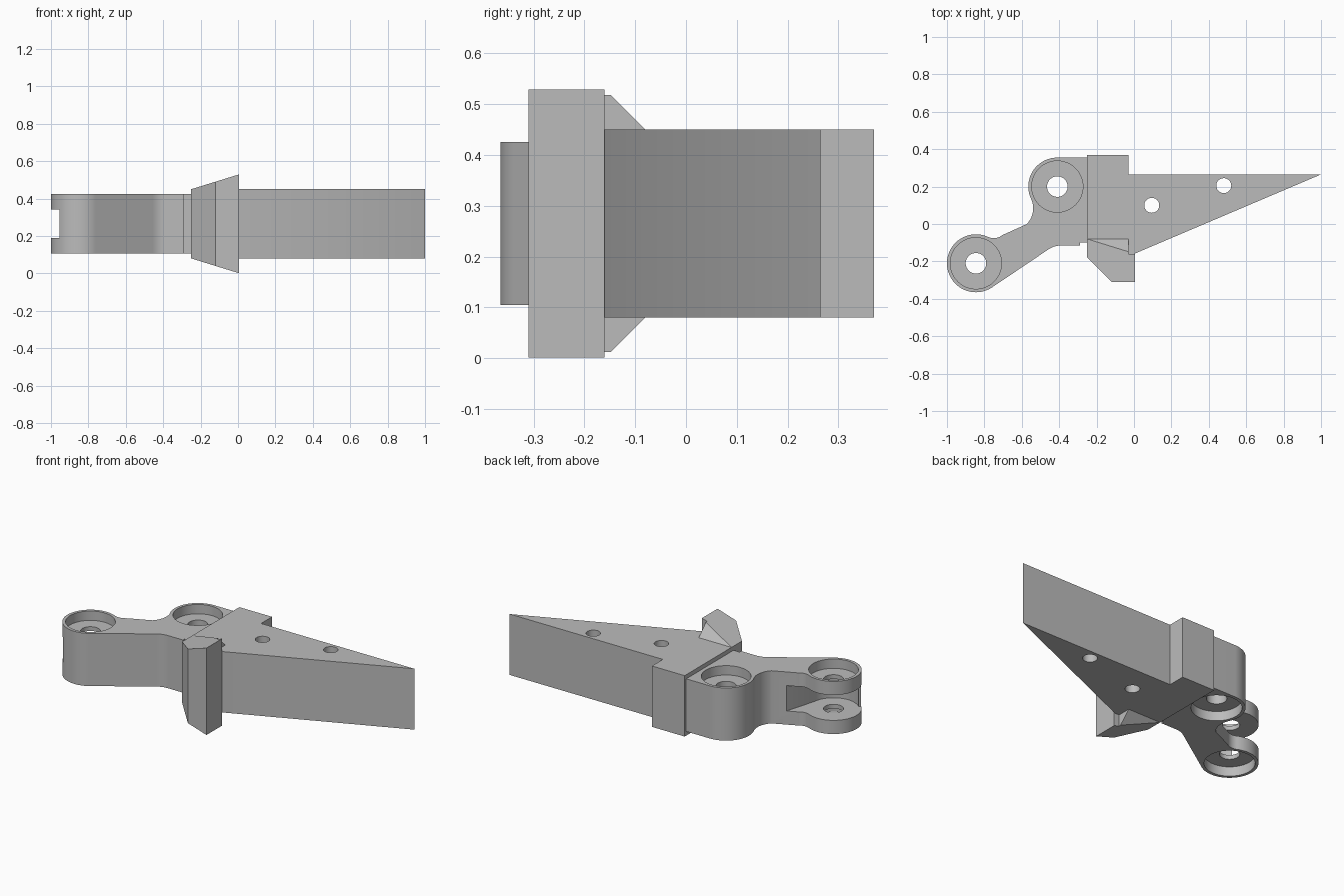
import bpy, bmesh, math
from mathutils import Vector

cube = bpy.data.objects.get("Cube")
if cube:
    bpy.data.objects.remove(cube, do_unlink=True)

grey = bpy.data.materials.new("plain grey")
grey.use_nodes = True
grey.diffuse_color = (0.5, 0.5, 0.5, 1)
grey.node_tree.nodes["Principled BSDF"].inputs["Base Color"].default_value = (0.5, 0.5, 0.5, 1)

MID = 0.265          # mirror height of the whole part
EYE_R = 0.155        # outer radius of both hinge eyes
EYES = [(-0.41, 0.20), (-0.845, -0.21)]


def arc(centre, r, start, end, n=16):
    """Points along an arc, angles in degrees."""
    angles = [math.radians(start + (end - start) * i / n) for i in range(n + 1)]
    return [(centre[0] + r * math.cos(a), centre[1] + r * math.sin(a)) for a in angles]


def offset(centre, r, angle):
    a = math.radians(angle)
    return (centre[0] + r * math.cos(a), centre[1] + r * math.sin(a))


def prism(name, outline, z0, z1, planes=()):
    """Extrude an outline upward, then trim it with (point, normal) planes."""
    bm = bmesh.new()
    base = bm.faces.new([bm.verts.new((x, y, z0)) for x, y in outline])
    top = bmesh.ops.extrude_face_region(bm, geom=[base])["geom"]
    for v in top:
        if isinstance(v, bmesh.types.BMVert):
            v.co.z = z1
    for point, normal in planes:
        geom = bm.verts[:] + bm.edges[:] + bm.faces[:]
        cut = bmesh.ops.bisect_plane(bm, geom=geom, plane_co=point, plane_no=normal, clear_outer=True)
        rim = [e for e in cut["geom_cut"] if isinstance(e, bmesh.types.BMEdge) and e.is_boundary]
        bmesh.ops.edgeloop_fill(bm, edges=rim)
    bmesh.ops.recalc_face_normals(bm, faces=bm.faces)
    mesh = bpy.data.meshes.new(name)
    bm.to_mesh(mesh)
    bm.free()
    mesh.materials.append(grey)
    obj = bpy.data.objects.new(name, mesh)
    bpy.context.collection.objects.link(obj)
    return obj


def activate(obj):
    bpy.ops.object.select_all(action='DESELECT')
    obj.select_set(True)
    bpy.context.view_layer.objects.active = obj


def carve(obj, cutters):
    activate(obj)
    for cutter in cutters:
        cutter.hide_render = True
        mod = obj.modifiers.new("cut", 'BOOLEAN')
        mod.operation = 'DIFFERENCE'
        mod.solver = 'EXACT'
        mod.object = cutter
        bpy.ops.object.modifier_apply(modifier=mod.name)
        bpy.data.objects.remove(cutter, do_unlink=True)
    bpy.ops.object.shade_smooth_by_angle(angle=math.radians(30))


def drill(centre, r, z0, z1):
    return prism("drill", arc(centre, r, 0, 360, 48)[:-1], z0, z1)


# Hinge link: two round eyes joined by a filleted arm
near_eye, far_eye = EYES
outline = [(-0.25, 0.355)]
outline += arc(near_eye, EYE_R, 90, 205, 28)
outline += arc(offset(near_eye, EYE_R + 0.12, 205), 0.12, 25, -45)[1:]
outline += arc(offset(far_eye, EYE_R + 0.07, 65), 0.07, -50, -115, 12)
outline += arc(far_eye, EYE_R, 65, 304, 56)[1:]
outline += arc((-0.39, -0.235), 0.12, 124, 90, 8)
outline += [(-0.29, -0.115), (-0.29, -0.10), (-0.25, -0.10)]
link = prism("hinge_link", outline, MID - 0.16, MID + 0.16)

# Fork slot, pin holes and counterbores
slot = [(-0.66, 0.02), (-0.65, -0.03)]
slot += arc(far_eye, 0.14, -5, -135, 32)
slot += [(-0.97, -0.335), (-1.1, -0.335), (-1.1, 0.02)]
cutters = [prism("slot", slot, MID - 0.077, MID + 0.077)]
for eye in EYES:
    cutters.append(drill(eye, 0.137, MID + 0.103, MID + 0.3))
    cutters.append(drill(eye, 0.137, MID - 0.3, MID - 0.103))
    cutters.append(drill(eye, 0.055, MID - 0.4, MID + 0.4))
carve(link, cutters)

# Tapered wedge plate with a stepped shoulder and two holes
plate = prism("wedge_plate", [
    (-0.25, 0.37), (-0.25, -0.10), (-0.03, -0.10), (-0.03, -0.16),
    (0.0, -0.16), (1.0, 0.265), (-0.03, 0.265), (-0.03, 0.37)],
    MID - 0.185, MID + 0.185)
carve(plate, [drill(c, 0.04, MID - 0.4, MID + 0.4) for c in [(0.095, 0.10), (0.48, 0.205)]])

# Flared stop block, widening to the right and bevelled down to the plate
trims = []
for side in (1, -1):
    trims.append((Vector((-0.25, 0, MID + side * 0.185)), Vector((-0.31, 0, side))))
    trims.append((Vector((0, -0.08, MID + side * 0.185)), Vector((0, 1, side))))
prism("stop_block", [
    (-0.25, -0.08), (-0.25, -0.18), (-0.12, -0.31), (0.005, -0.31),
    (0.005, -0.16), (-0.03, -0.16), (-0.03, -0.08)], MID - 0.6, MID + 0.6, trims)
